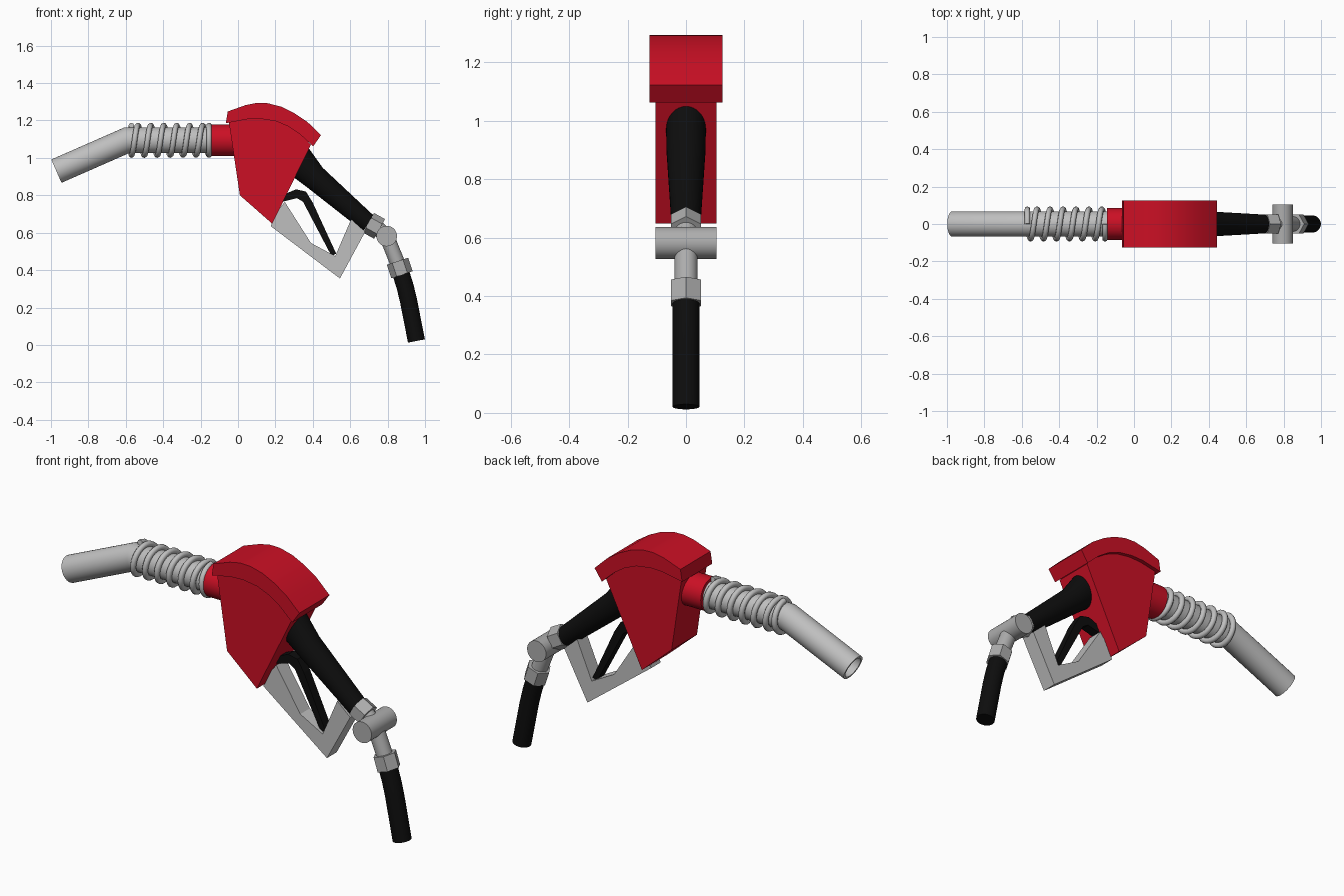
import bpy, bmesh, math
from mathutils import Vector

if "Cube" in bpy.data.objects:
    bpy.data.objects.remove(bpy.data.objects["Cube"])


def material(name, rgb):
    m = bpy.data.materials.new(name)
    m.use_nodes = True
    m.diffuse_color = (*rgb, 1)
    m.node_tree.nodes["Principled BSDF"].inputs["Base Color"].default_value = (*rgb, 1)
    return m


RED = material("red paint", (0.6, 0.005, 0.018))
METAL = material("light metal", (0.52, 0.52, 0.52))
FITTING = material("fitting metal", (0.42, 0.42, 0.42))
BLACK = material("black rubber", (0.004, 0.004, 0.004))


def shade(obj, angle=35):
    bpy.ops.object.select_all(action="DESELECT")
    obj.select_set(True)
    bpy.context.view_layer.objects.active = obj
    bpy.ops.object.shade_smooth_by_angle(angle=math.radians(angle))


def finish(name, bm, mat, smooth=True):
    bmesh.ops.recalc_face_normals(bm, faces=bm.faces)
    mesh = bpy.data.meshes.new(name)
    bm.to_mesh(mesh)
    bm.free()
    mesh.materials.append(mat)
    obj = bpy.data.objects.new(name, mesh)
    bpy.context.collection.objects.link(obj)
    if smooth:
        shade(obj)
    return obj


def plate(name, outline, half, mat, smooth=False):
    """Side outline in x and z, extruded evenly across y."""
    bm = bmesh.new()
    face = bm.faces.new([bm.verts.new((x, -half, z)) for x, z in outline])
    ext = bmesh.ops.extrude_face_region(bm, geom=[face])
    moved = [v for v in ext["geom"] if isinstance(v, bmesh.types.BMVert)]
    bmesh.ops.translate(bm, verts=moved, vec=(0, 2 * half, 0))
    return finish(name, bm, mat, smooth)


def tube(name, path, mat, sides=32, start_up=None, bore=0):
    """Round or hex bar along (x, z, radius) points with mitred bends."""
    bm = bmesh.new()
    pts = [Vector((x, 0, z)) for x, z, r in path]
    rings = []
    for i, p in enumerate(pts):
        a = (p - pts[i - 1]).normalized() if i else None
        b = (pts[i + 1] - p).normalized() if i < len(pts) - 1 else None
        t = ((a or b) + (b or a)).normalized()
        up = Vector((-t.z, 0, t.x)) / t.dot(a or b)
        if i == 0 and start_up:
            up = Vector(start_up)
        ring = []
        for k in range(sides):
            ang = 2 * math.pi * k / sides
            off = up * math.cos(ang) + Vector((0, math.sin(ang), 0))
            ring.append(bm.verts.new(p + off * path[i][2]))
        rings.append(ring)
    for r, s in zip(rings, rings[1:]):
        for k in range(sides):
            n = (k + 1) % sides
            bm.faces.new((r[k], r[n], s[n], s[k]))
    mouth = bm.faces.new(rings[0])
    bm.faces.new(rings[-1])
    if bore:
        bmesh.ops.recalc_face_normals(bm, faces=bm.faces)
        bmesh.ops.inset_region(bm, faces=[mouth], thickness=0.012)
        inner = bmesh.ops.extrude_face_region(bm, geom=[mouth])
        moved = [v for v in inner["geom"] if isinstance(v, bmesh.types.BMVert)]
        bmesh.ops.translate(bm, verts=moved, vec=(pts[1] - pts[0]).normalized() * bore)
        if mouth.is_valid:
            bmesh.ops.delete(bm, geom=[mouth], context="FACES_ONLY")
    return finish(name, bm, mat, sides > 8)


# Body and overhanging curved cover
plate("body", [(-0.05, 1.2), (0.01, 0.8), (0.183, 0.648), (0.39, 1.07),
               (0.32, 1.15), (0.12, 1.23)], 0.105, RED)
plate("cover", [(-0.065, 1.185), (-0.055, 1.248), (0.04, 1.282), (0.1, 1.294),
                (0.16, 1.292), (0.23, 1.274), (0.3, 1.24), (0.37, 1.193),
                (0.444, 1.122), (0.402, 1.062), (0.33, 1.128), (0.27, 1.168),
                (0.2, 1.197), (0.12, 1.209), (0.05, 1.207)], 0.125, RED, True)

# Spout, collar and coil spring
AXIS = 1.094
tube("spout", [(-0.971, 0.929, 0.068), (-0.595, AXIS, 0.068), (-0.1, AXIS, 0.068)],
     METAL, bore=0.3)
tube("collar", [(-0.145, AXIS, 0.085), (0.03, AXIS, 0.085)], RED)

TURNS, STEPS = 6, 28
curve = bpy.data.curves.new("spring", "CURVE")
curve.dimensions = "3D"
curve.bevel_depth = 0.015
curve.bevel_resolution = 2
curve.use_fill_caps = True
spline = curve.splines.new("POLY")
count = TURNS * STEPS + STEPS
spline.points.add(count)
for i, p in enumerate(spline.points):
    # half a turn lies flat at each end
    turn = min(max(i / STEPS - 0.5, 0), TURNS)
    ang = 2 * math.pi * i / STEPS
    p.co = (-0.57 + 0.415 * turn / TURNS, 0.079 * math.sin(ang),
            AXIS + 0.079 * math.cos(ang), 1)
spring = bpy.data.objects.new("spring", curve)
bpy.context.collection.objects.link(spring)
curve.materials.append(METAL)
bpy.ops.object.select_all(action="DESELECT")
spring.select_set(True)
bpy.context.view_layer.objects.active = spring
bpy.ops.object.convert(target="MESH")
shade(bpy.context.view_layer.objects.active, 60)

# Grip, its start cut parallel to the sloping back of the body
tube("grip", [(0.335, 0.978, 0.068), (0.407, 0.898, 0.067), (0.7, 0.647, 0.05)],
     BLACK, start_up=(0.55, 0, 1.2))

# Hand guard and trigger lever
plate("hand_guard", [(0.175, 0.635), (0.545, 0.355), (0.68, 0.605), (0.605, 0.672),
                     (0.52, 0.475), (0.39, 0.545), (0.25, 0.765), (0.2, 0.7)],
      0.04, METAL)
plate("trigger", [(0.235, 0.8), (0.31, 0.832), (0.363, 0.82), (0.4, 0.76),
                  (0.525, 0.488), (0.5, 0.475), (0.348, 0.765), (0.315, 0.785),
                  (0.235, 0.765)], 0.025, BLACK)

# Swivel joint: hex nuts, necks and the crosswise barrel
tube("grip_nut", [(0.698, 0.653, 0.06), (0.757, 0.62, 0.06)], FITTING, sides=6)
tube("grip_neck", [(0.74, 0.63, 0.04), (0.795, 0.58, 0.04)], FITTING)
bm = bmesh.new()
bmesh.ops.create_cone(bm, cap_ends=True, segments=32, radius1=0.055, radius2=0.055, depth=0.21)
barrel = finish("swivel_barrel", bm, FITTING)
barrel.rotation_euler.x = math.pi / 2
barrel.location = (0.795, 0, 0.582)
tube("hose_neck", [(0.795, 0.582, 0.04), (0.86, 0.42, 0.04)], FITTING)
tube("hose_nut", [(0.853, 0.447, 0.06), (0.877, 0.375, 0.06)], FITTING, sides=6)

# Hose
tube("hose", [(0.866, 0.4, 0.046), (0.894, 0.31, 0.046), (0.912, 0.235, 0.046),
              (0.954, 0.021, 0.046)], BLACK)
